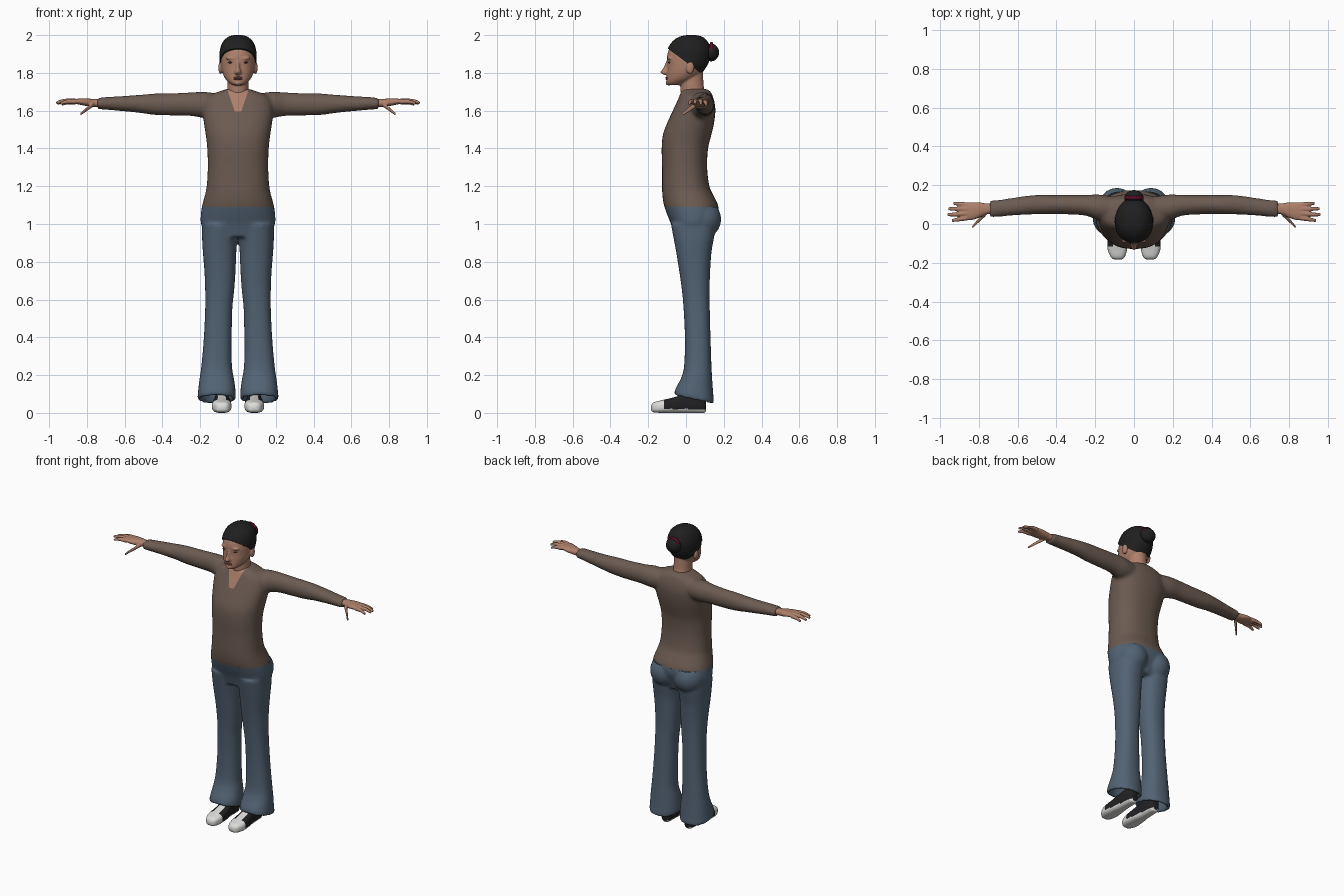
import bpy, bmesh, math
from mathutils import Vector, Matrix

cube = bpy.data.objects.get("Cube")
if cube:
    bpy.data.objects.remove(cube)


def material(name, r, g, b):
    m = bpy.data.materials.new(name)
    m.use_nodes = True
    m.diffuse_color = (r, g, b, 1)
    bsdf = m.node_tree.nodes["Principled BSDF"]
    bsdf.inputs["Base Color"].default_value = (r, g, b, 1)
    bsdf.inputs["Roughness"].default_value = 0.8
    return m


SKIN = material("skin", .42, .215, .145)
LIP = material("lip", .26, .10, .075)
EYE = material("eye", .10, .05, .035)
KNIT = material("brown knit", .15, .105, .083)
DENIM = material("blue denim", .085, .125, .175)
HAIR = material("black hair", .014, .014, .014)
RED = material("dark red", .12, .004, .02)
WHITE = material("white leather", .72, .72, .70)
BLACK = material("black leather", .015, .015, .017)


def loft(bm, rings, axis="z", side=1, power=2.3, segs=32, steps=4):
    """Skin over rings (position, u0, u1, v0, v1), eased between rings."""
    path = []
    for i in range(len(rings) - 1):
        a, b, c, d = (rings[min(max(i + k, 0), len(rings) - 1)] for k in (-1, 0, 1, 2))
        for s in range(steps):
            t = s / steps
            path.append([q + .5 * t * (r - p + t * (2*p - 5*q + 4*r - e + t * (3*(q - r) + e - p)))
                         for p, q, r, e in zip(a, b, c, d)])
    path.append(rings[-1])
    loops = []
    for p, u0, u1, v0, v1 in path:
        loop = []
        for k in range(segs):
            a = math.tau * k / segs
            cu, cv = math.cos(a), math.sin(a)
            u = (u0 + u1) / 2 + (u1 - u0) / 2 * math.copysign(abs(cu) ** (2 / power), cu)
            v = (v0 + v1) / 2 + (v1 - v0) / 2 * math.copysign(abs(cv) ** (2 / power), cv)
            x, y, z = {"z": (u, v, p), "x": (p, u, v), "y": (u, p, v)}[axis]
            loop.append(bm.verts.new((x * side, y, z)))
        loops.append(loop)
    for lo, hi in zip(loops, loops[1:]):
        for k in range(segs):
            n = (k + 1) % segs
            bm.faces.new((lo[k], lo[n], hi[n], hi[k]))
    bm.faces.new(loops[0][::-1])
    bm.faces.new(loops[-1])
    return [v for loop in loops for v in loop]


def ball(bm, centre, size):
    mat = Matrix.Translation(centre) @ Matrix.Diagonal((*size, 1))
    bmesh.ops.create_uvsphere(bm, u_segments=24, v_segments=14, radius=1, matrix=mat)


def finish(name, bm, mats, voxel=0, smooth=6, mirror=False):
    """Make the object; voxel melts its overlapping pieces into one skin."""
    bmesh.ops.recalc_face_normals(bm, faces=bm.faces)
    mesh = bpy.data.meshes.new(name)
    bm.to_mesh(mesh)
    bm.free()
    ob = bpy.data.objects.new(name, mesh)
    bpy.context.scene.collection.objects.link(ob)
    if voxel:
        mod = ob.modifiers.new("melt", "REMESH")
        mod.mode, mod.voxel_size = "VOXEL", voxel
        mod = ob.modifiers.new("relax", "SMOOTH")
        mod.factor, mod.iterations = .5, smooth
    if mirror:
        ob.modifiers.new("mirror", "MIRROR").use_mirror_merge = False
    graph = bpy.context.evaluated_depsgraph_get()
    ob.data = bpy.data.meshes.new_from_object(ob.evaluated_get(graph))
    ob.modifiers.clear()
    ob.data.materials.clear()
    for m in mats:
        ob.data.materials.append(m)
    bpy.ops.object.select_all(action="DESELECT")
    ob.select_set(True)
    bpy.context.view_layer.objects.active = ob
    bpy.ops.object.shade_smooth_by_angle(angle=math.radians(50))
    return ob


def cut(bm, point, normal, clear=False):
    bmesh.ops.bisect_plane(bm, geom=bm.verts[:] + bm.edges[:] + bm.faces[:],
                           plane_co=point, plane_no=normal, clear_inner=clear)


def edit(ob, change):
    bm = bmesh.new()
    bm.from_mesh(ob.data)
    change(bm)
    bm.to_mesh(ob.data)
    bm.free()


# Trunk outline shared by sweater and trousers: height, half width, front, back
TRUNK = [(.93, .17, -.06, .13), (1, .196, -.08, .155), (1.05, .197, -.10, .173),
         (1.1, .19, -.117, .17), (1.15, .176, -.125, .147), (1.2, .166, -.127, .124),
         (1.3, .16, -.127, .112), (1.4, .163, -.129, .117), (1.47, .171, -.123, .134),
         (1.53, .18, -.102, .148), (1.6, .188, -.07, .156), (1.65, .18, -.047, .15),
         (1.68, .155, -.034, .14), (1.7, .105, -.026, .13), (1.715, .06, -.01, .11)]
trunk = [(z, -w, w, f, b) for z, w, f, b in TRUNK]
WAIST = 1.09

# Sweater with sleeves: along x, then back/front and bottom/top limits
SLEEVE = [(.1, .03, .14, 1.57, 1.69), (.18, .02, .152, 1.562, 1.7),
          (.25, .043, .15, 1.572, 1.697), (.35, .05, .15, 1.574, 1.692),
          (.45, .05, .15, 1.578, 1.69), (.52, .05, .149, 1.588, 1.684),
          (.62, .044, .136, 1.598, 1.677), (.7, .037, .124, 1.605, 1.672),
          (.745, .034, .121, 1.608, 1.668)]
bm = bmesh.new()
loft(bm, trunk)
for side in (1, -1):
    loft(bm, SLEEVE, "x", side, 2)
sweater = finish("sweater", bm, [KNIT, SKIN], .01)


def open_neck(bm):
    # Trim the waist and cut a V opening that shows the chest
    cut(bm, (0, 0, WAIST), (0, 0, 1), True)
    low, slope = 1.595, .34
    cut(bm, (0, 0, low), (0, 0, 1))
    for side in (1, -1):
        cut(bm, (side * .017, 0, low), (side, 0, -slope))
    for f in bm.faces:
        c = f.calc_center_median()
        if c.z > low and c.y < .04 and abs(c.x) < .017 + slope * (c.z - low):
            f.material_index = 1


edit(sweater, open_neck)

# Flared trousers: height, inner, outer, front, back; the last rings fold inside
LEG = [(1, .002, .19, -.08, .16), (.92, .005, .19, -.065, .147), (.85, .009, .186, -.052, .135),
       (.75, .013, .178, -.036, .128), (.65, .02, .174, -.022, .125), (.55, .03, .174, -.013, .126),
       (.4, .033, .181, -.006, .13), (.25, .032, .194, -.01, .135), (.18, .021, .204, -.027, .139),
       (.12, .013, .211, -.053, .144), (.075, .013, .214, -.063, .147),
       (.078, .03, .197, -.045, .13), (.15, .036, .188, -.02, .122)]
bm = bmesh.new()
loft(bm, trunk[:8])
for side in (1, -1):
    for v in loft(bm, LEG, side=side):
        drop = min(max((.2 - v.co.z) / .12, 0), 1)
        v.co.z -= .22 * (v.co.y - .04) * drop
    ball(bm, (side * .088, .08, 1.025), (.1, .107, .105))
trousers = finish("trousers", bm, [DENIM], .009)
edit(trousers, lambda bm: cut(bm, (0, 0, WAIST), (0, 0, -1), True))

# Hands: palm, four fingers and thumb
PALM = [(.72, .048, .108, 1.617, 1.66), (.76, .05, .106, 1.62, 1.662),
        (.8, .032, .112, 1.624, 1.664), (.84, .02, .112, 1.632, 1.664), (.875, .022, .108, 1.638, 1.66)]
FINGERS = [((.86, .032, 1.648), (.905, .024, 1.648), (.94, .018, 1.638)),
           ((.86, .055, 1.65), (.92, .05, 1.652), (.963, .048, 1.642)),
           ((.86, .077, 1.65), (.915, .078, 1.65), (.957, .079, 1.638)),
           ((.86, .098, 1.646), (.9, .103, 1.644), (.932, .107, 1.634)),
           ((.765, .055, 1.635), (.802, .018, 1.607), (.835, -.018, 1.58))]
bm = bmesh.new()
loft(bm, PALM, "x")
for finger in FINGERS:
    loft(bm, [(x, y - r, y + r, z - r, z + r) for (x, y, z), r in zip(finger, (.014, .011, .008))],
         "x", power=2, segs=14)
finish("hands", bm, [SKIN], .004, 3, True)

# Head: height, half width, front, back
SKULL = [(1.735, .03, -.096, -.03), (1.75, .05, -.104, .01), (1.77, .068, -.103, .05),
         (1.8, .082, -.101, .084), (1.84, .09, -.099, .11), (1.88, .092, -.101, .124),
         (1.92, .089, -.092, .126), (1.96, .073, -.066, .108), (1.985, .045, -.03, .08),
         (1.994, .015, .01, .045)]
skull = [(z, -w, w, f, b) for z, w, f, b in SKULL]
bm = bmesh.new()
loft(bm, skull, power=2.1)
loft(bm, [(1.63, -.065, .065, -.01, .11), (1.69, -.058, .058, -.027, .104),
          (1.73, -.056, .056, -.03, .094), (1.8, -.055, .055, -.03, .09)], power=2)
loft(bm, [(1.86, -.008, .008, -.106, -.07), (1.825, -.011, .011, -.122, -.07),
          (1.803, -.018, .018, -.136, -.07), (1.79, -.012, .012, -.118, -.07)], power=2)
ball(bm, (0, -.092, 1.747), (.022, .016, .014))
for side in (1, -1):
    ball(bm, (side * .093, .022, 1.827), (.011, .021, .033))
    ball(bm, (side * .036, -.086, 1.878), (.03, .014, .008))
finish("head", bm, [SKIN], .005, 4)

# Lips and eyes
bm = bmesh.new()
for height in (1.775, 1.767):
    ball(bm, (0, -.1, height), (.024, .009, .005))
finish("lips", bm, [LIP])
bm = bmesh.new()
ball(bm, (.039, -.088, 1.855), (.016, .007, .0045))
finish("eyes", bm, [EYE], mirror=True)

# Hair cap swept up from the hairline, with a bun and its tie
bm = bmesh.new()
grow = .006
loft(bm, [(z + grow, u0 - grow, u1 + grow, v0 - grow, v1 + grow) for z, u0, u1, v0, v1 in skull[2:]],
     power=2.1, segs=48)
cut(bm, (0, 0, 1.857), (0, .75, 1), True)
bmesh.ops.holes_fill(bm, edges=[e for e in bm.edges if e.is_boundary])
finish("hair", bm, [HAIR])
bm = bmesh.new()
ball(bm, (0, .132, 1.908), (.05, .043, .047))
finish("hair_bun", bm, [HAIR])
bpy.ops.mesh.primitive_torus_add(location=(0, .135, 1.916), rotation=(math.pi / 2, 0, 0),
                                 major_radius=.04, minor_radius=.009, major_segments=32, minor_segments=10)
tie = bpy.context.object
tie.name = "hair_tie"
tie.data.materials.append(RED)
bpy.ops.object.shade_smooth()

# Shoes: along y, inner, outer, bottom, top
SHOE = [(-.184, .066, .1, .012, .04), (-.17, .048, .12, .003, .056), (-.125, .035, .137, 0, .068),
        (-.06, .037, .134, 0, .084), (0, .045, .126, 0, .104), (.06, .047, .123, 0, .115),
        (.095, .053, .117, 0, .108), (.106, .065, .105, .01, .08)]
bm = bmesh.new()
loft(bm, SHOE, "y", power=2.8, segs=40, steps=6)
shoes = finish("shoes", bm, [BLACK, WHITE], mirror=True)
for f in shoes.data.polygons:
    sole, toe = f.center.z < .02, f.center.y < -.115
    tongue = abs(abs(f.center.x) - .086) < .022 and f.center.z > .04 and f.center.y < .02
    f.material_index = int(sole or toe or tongue)
